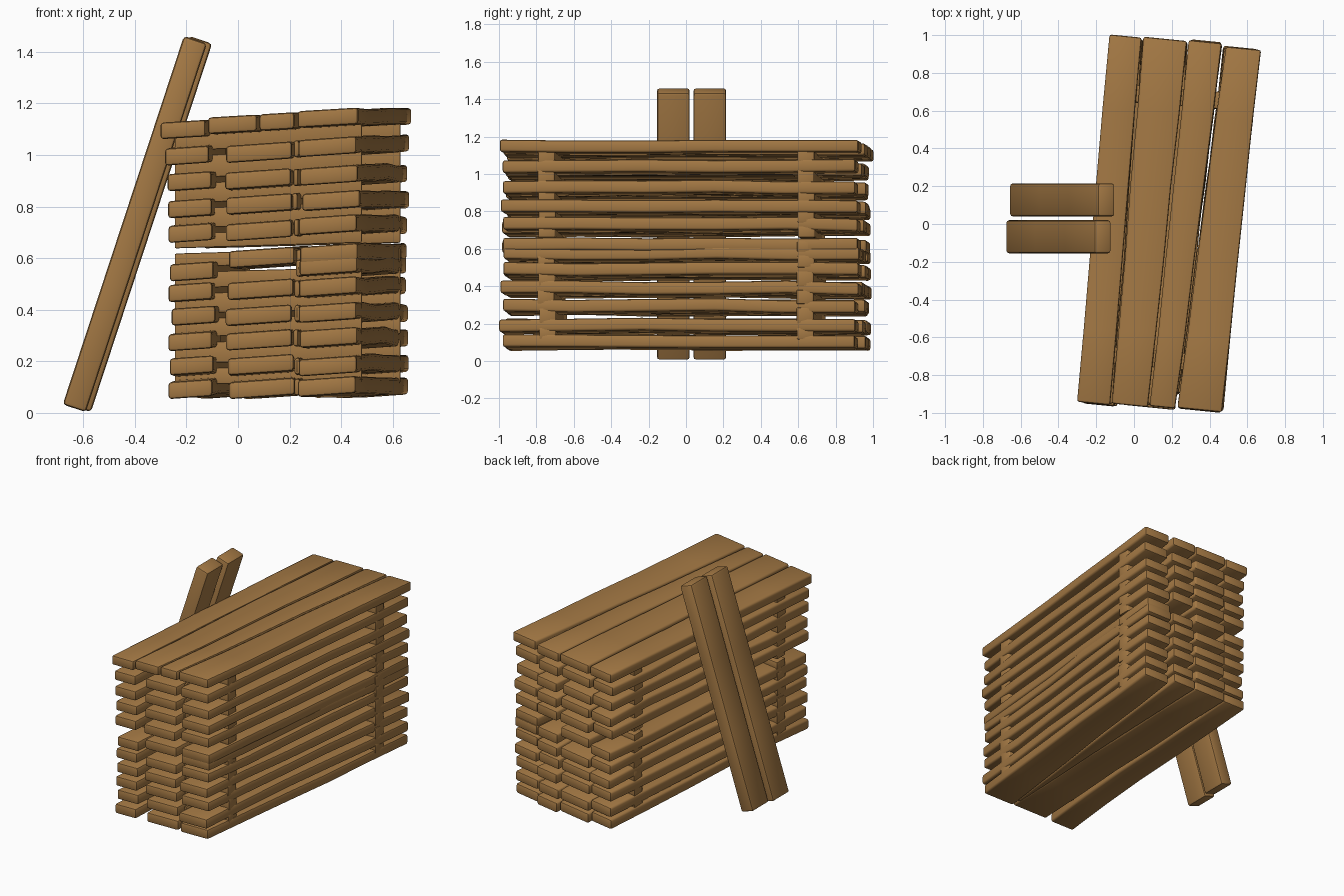
import bpy, bmesh, random
from mathutils import Vector

random.seed(4)
if "Cube" in bpy.data.objects:
    bpy.data.objects.remove(bpy.data.objects["Cube"], do_unlink=True)

wood = bpy.data.materials.new("brown_wood")
wood.use_nodes = True
colour = (0.37, 0.19, 0.058, 1)
wood.diffuse_color = colour
bsdf = wood.node_tree.nodes["Principled BSDF"]
bsdf.inputs["Base Color"].default_value = colour
bsdf.inputs["Roughness"].default_value = 0.8


def loft(name, rings, bevel=0.012):
    """Rounded timber through four-cornered cross-sections."""
    bm = bmesh.new()
    loops = [[bm.verts.new(p) for p in ring] for ring in rings]
    for a, b in zip(loops, loops[1:]):
        for i in range(4):
            j = (i + 1) % 4
            bm.faces.new((a[i], a[j], b[j], b[i]))
    bm.faces.new(loops[0][::-1])
    bm.faces.new(loops[-1])
    bmesh.ops.recalc_face_normals(bm, faces=bm.faces)
    edges = [e for e in bm.edges if e.calc_face_angle(0) > 0.6]
    bmesh.ops.bevel(bm, geom=edges, offset=bevel, segments=2,
                    profile=0.5, affect='EDGES', clamp_overlap=True)
    mesh = bpy.data.meshes.new(name)
    bm.to_mesh(mesh)
    bm.free()
    mesh.materials.append(wood)
    obj = bpy.data.objects.new(name, mesh)
    bpy.context.collection.objects.link(obj)
    bpy.ops.object.select_all(action='DESELECT')
    obj.select_set(True)
    bpy.context.view_layer.objects.active = obj
    bpy.ops.object.shade_smooth_by_angle(angle=0.75)
    return obj


def plank(name, front, back, z, thick, y0, y1, roll=0.07, wobble=0.006):
    """Board running front to back, with skewed ends and a slight warp."""
    rings = []
    for k in range(6):
        t = k / 5
        left = front[0] + (back[0] - front[0]) * t
        right = front[1] + (back[1] - front[1]) * t
        dx = random.uniform(-wobble, wobble)
        dz = random.uniform(-wobble, wobble)
        y = y0 + (y1 - y0) * t
        half, lift, skew = thick / 2, roll * (right - left) / 2, 0.1 * (right - left) / 2
        rings.append([(left + dx, y + skew, z + dz - half - lift),
                      (right + dx, y - skew, z + dz - half + lift),
                      (right + dx, y - skew, z + dz + half + lift),
                      (left + dx, y + skew, z + dz + half - lift)])
    return loft(name, rings)


# Height of every layer at the right-hand side, bottom to top
layers = [0.105, 0.19, 0.295, 0.39, 0.49, 0.575, 0.65, 0.73, 0.83, 0.93, 1.04, 1.15]
top = len(layers) - 1

# Column: front x span, back x span, front y, back y, height drop
columns = {
    "left": ((-0.28, -0.11), (-0.12, 0.04), -0.955, 0.985, 0.035),
    "middle": ((-0.045, 0.21), (0.05, 0.28), -0.97, 0.975, 0.022),
    "inner": ((0.215, 0.235), (0.30, 0.46), -0.90, 0.965, 0.012),
    "right": ((0.24, 0.465), (0.48, 0.66), -0.985, 0.93, 0.0),
}
missing = {("left", 6), ("middle", 5), ("inner", 6)}

# Stacked planks below the top layer
for i, h in enumerate(layers[:top]):
    for side, (front, back, y0, y1, drop) in columns.items():
        if (side, i) in missing:
            continue
        s = random.uniform(-0.008, 0.008)
        if side == "left":
            s += 0.02 * (1 - h)
        if side == "middle" and i == 6:
            h -= 0.03
        plank(f"{side}_plank_{i + 1}", (front[0] + s, front[1] + s),
              (back[0] + s / 2, back[1] + s / 2), h * (1 - drop) - 0.004, 0.066,
              y0 + random.uniform(-0.005, 0.02), y1 + random.uniform(-0.02, 0.005))

# Close-fitting top boards
top_boards = [((-0.3, -0.125), (-0.13, 0.04), -0.95, 0.995, 1.1),
              ((-0.115, 0.075), (0.05, 0.28), -0.96, 0.98, 1.118),
              ((0.085, 0.22), (0.29, 0.465), -0.97, 0.965, 1.13),
              ((0.23, 0.465), (0.485, 0.67), -0.985, 0.93, 1.143)]
for n, (front, back, y0, y1, z) in enumerate(top_boards):
    plank(f"top_plank_{n + 1}", front, back, z, 0.064, y0, y1, 0.06, 0.003)

# Cross sticks between the layers
for end, y, x0, x1 in (("front", -0.725, -0.245, 0.48), ("back", 0.66, -0.13, 0.63)):
    for i in range(top):
        a, b = layers[i], layers[i + 1]
        rings = []
        for x, f, sy in ((x0, 0.966, 0.04), (x1, 1.0, -0.02)):
            yc = y + sy + random.uniform(-0.005, 0.005)
            lo, hi = a * f + 0.01, b * f - 0.01
            rings.append([(x, yc - 0.045, lo), (x, yc + 0.045, lo),
                          (x, yc + 0.045, hi), (x, yc - 0.045, hi)])
        loft(f"{end}_spacer_{i + 1}", rings, 0.006)

# Two boards leaning against the left side of the stack
for n, (y0, y1, shift) in enumerate(((-0.155, 0.02, -0.01), (0.04, 0.215, 0.01))):
    base = Vector((-0.625 + shift, 0, 0.018))
    tip = Vector((-0.155 + shift, 0, 1.447))
    along = (tip - base).normalized()
    across = Vector((along.z, 0, -along.x)) * 0.047
    rings = []
    for k in range(4):
        c = base.lerp(tip, k / 3)
        rings.append([c - across + Vector((0, y0, 0)), c + across + Vector((0, y0, 0)),
                      c + across + Vector((0, y1, 0)), c - across + Vector((0, y1, 0))])
    loft(f"leaning_plank_{n + 1}", rings, 0.014)
